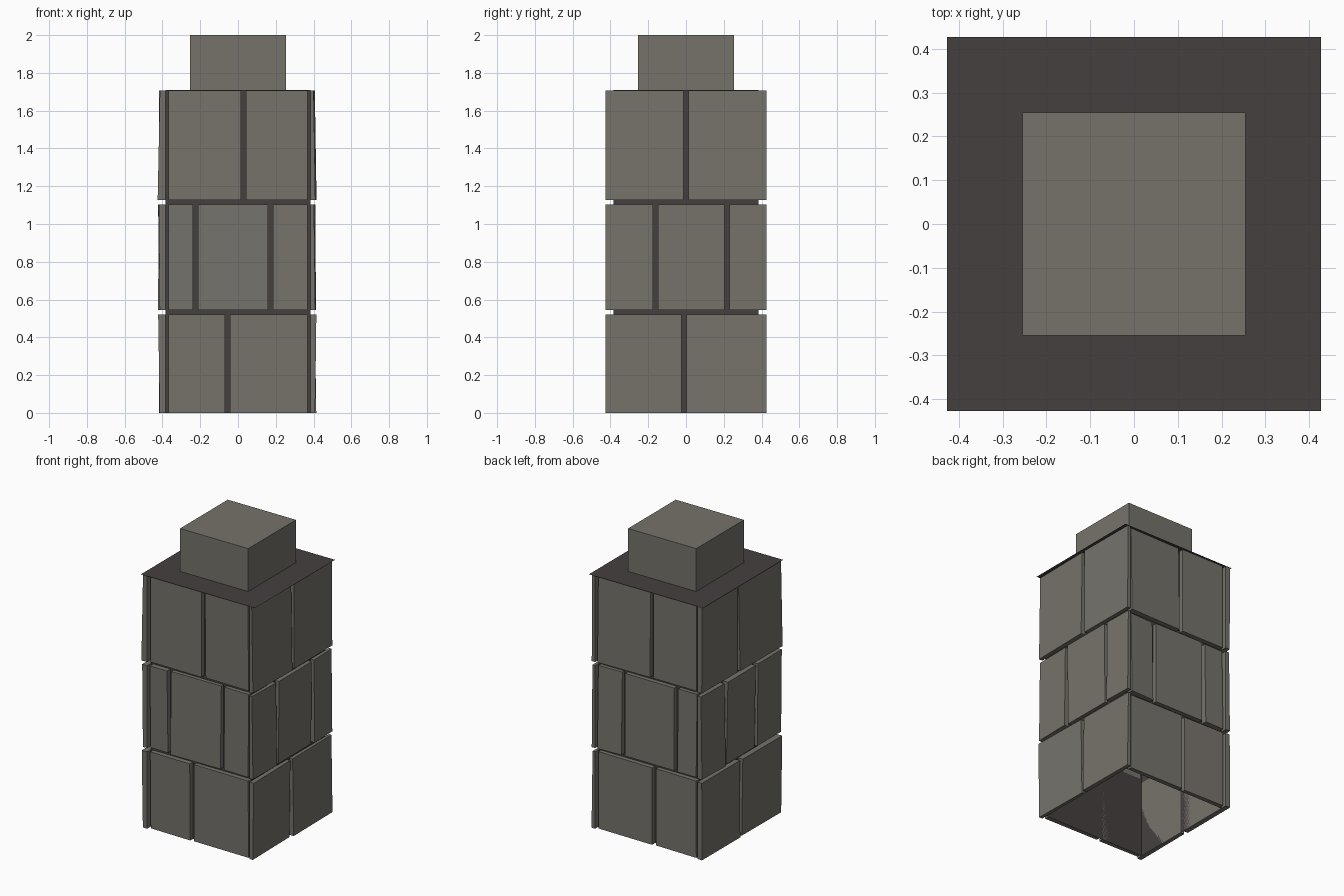
import bpy, bmesh, random
from math import pi
from mathutils import Matrix

random.seed(4)
cube = bpy.data.objects.get("Cube")
if cube:
    bpy.data.objects.remove(cube, do_unlink=True)


def make_material(name, rgb):
    mat = bpy.data.materials.new(name)
    mat.use_nodes = True
    mat.diffuse_color = (*rgb, 1)
    mat.node_tree.nodes["Principled BSDF"].inputs["Base Color"].default_value = (*rgb, 1)
    return mat


STONE = make_material("grey stone", (0.181, 0.171, 0.147))
MORTAR = make_material("dark mortar", (0.060, 0.051, 0.050))


def add_object(name, bm, mat):
    mesh = bpy.data.meshes.new(name)
    bm.to_mesh(mesh)
    bm.free()
    mesh.materials.append(mat)
    obj = bpy.data.objects.new(name, mesh)
    bpy.context.collection.objects.link(obj)
    return obj


def box(x0, x1, y0, y1, z0, z1):
    bm = bmesh.new()
    bmesh.ops.create_cube(bm, size=1)
    for v in bm.verts:
        v.co.x = x1 if v.co.x > 0 else x0
        v.co.y = y1 if v.co.y > 0 else y0
        v.co.z = z1 if v.co.z > 0 else z0
    return bm


CORE, EDGE, TOP, GAP = 0.383, 0.427, 1.71, 0.026

# Hollow mortar core, open underneath and closed by the cap sheet
bm = box(-CORE, CORE, -CORE, CORE, 0, TOP)
ends = [f for f in bm.faces if abs(f.normal.z) > 0.5]
bmesh.ops.delete(bm, geom=ends, context="FACES_ONLY")
add_object("mortar_core", bm, MORTAR)

# Thin cap sheet and the block standing on it
bm = bmesh.new()
bmesh.ops.create_grid(bm, x_segments=1, y_segments=1, size=EDGE)
bmesh.ops.translate(bm, verts=bm.verts, vec=(0, 0, TOP))
add_object("cap_sheet", bm, MORTAR)
add_object("top_block", box(-0.255, 0.255, -0.255, 0.255, TOP, 2), STONE)


def stone(name, u0, u1, z0, z1, depth, angle):
    """A facing slab built on the front, slightly tilted, then turned to its side."""
    bm = box(u0, u1, -depth, -CORE, z0, z1)
    lean, twist = random.uniform(-0.006, 0.006), random.uniform(-0.004, 0.004)
    for v in bm.verts:
        if v.co.y < -CORE - 0.001:
            v.co.y += lean * (1 if v.co.z > z0 + 0.1 else -1)
            v.co.y += twist * (1 if v.co.x > (u0 + u1) / 2 else -1)
    bmesh.ops.transform(bm, matrix=Matrix.Rotation(angle, 4, "Z"), verts=bm.verts)
    add_object(name, bm, STONE)


# Courses from bottom to top, and the joints in each, measured along each side
ROWS = [("lower", 0, 0.52), ("middle", 0.545, 1.103), ("upper", 1.127, TOP - 0.002)]
SIDES = [
    ("front", 0, 0.368, 0.413, [[-0.055], [-0.225, 0.172], [0.03]]),
    ("left", pi / 2, 0.425, 0.408, [[-0.01], [-0.162, 0.216], [0]]),
    ("back", pi, 0.368, 0.413, [[0.05], [-0.18, 0.215], [0.033]]),
    ("right", -pi / 2, 0.425, 0.417, [[-0.005], [-0.17, 0.157], [-0.035]]),
]
for side, angle, half, depth, joints in SIDES:
    for (row, z0, z1), cuts in zip(ROWS, joints):
        starts = [-half] + [c + GAP / 2 for c in cuts]
        stops = [c - GAP / 2 for c in cuts] + [half]
        for i, (u0, u1) in enumerate(zip(starts, stops), 1):
            stone(f"{side}_{row}_stone_{i}", u0, u1, z0, z1, depth, angle)
